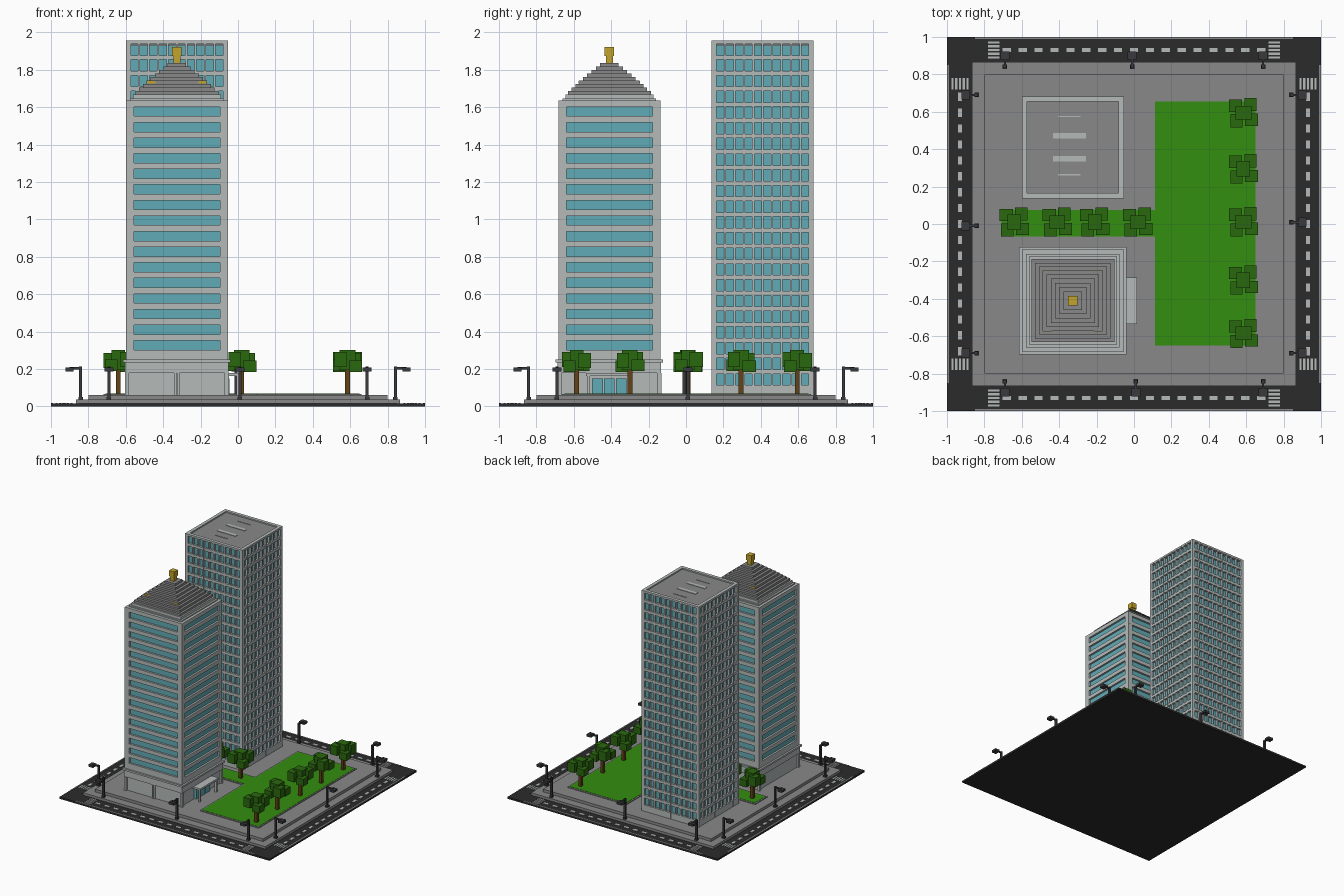
import bpy, bmesh, math
from mathutils import Matrix, Vector

cube = bpy.data.objects.get("Cube")
if cube:
    bpy.data.objects.remove(cube, do_unlink=True)


def material(name, r, g, b):
    """Flat material from 0-255 display colour, stored as linear."""
    lin = [((c / 255 + 0.055) / 1.055) ** 2.4 for c in (r, g, b)] + [1]
    m = bpy.data.materials.new(name)
    m.use_nodes = True
    m.diffuse_color = lin
    bsdf = next(n for n in m.node_tree.nodes if n.type == 'BSDF_PRINCIPLED')
    bsdf.inputs["Base Color"].default_value = lin
    return m


CONCRETE = material("light concrete", 181, 187, 186)
STONE = material("grey paving", 137, 137, 137)
ASPHALT = material("asphalt", 43, 43, 43)
GLASS = material("teal glass", 97, 171, 182)
GRASS = material("grass green", 51, 142, 16)
LEAF = material("leaf green", 42, 104, 14)
BARK = material("brown bark", 98, 66, 22)
METAL = material("dark metal", 58, 58, 62)
GOLD = material("gold", 196, 164, 44)


def build(name, mat, boxes, at=(0, 0, 0), turn=0.0):
    """One object from boxes given as (x0, x1, y0, y1, z0, z1)."""
    bm = bmesh.new()
    for x0, x1, y0, y1, z0, z1 in boxes:
        mid = Vector((x0 + x1, y0 + y1, z0 + z1)) / 2
        size = Matrix.Diagonal((x1 - x0, y1 - y0, z1 - z0, 1))
        bmesh.ops.create_cube(bm, size=1, matrix=Matrix.Translation(mid) @ size)
    bm.transform(Matrix.Rotation(turn, 4, 'Z'))
    mesh = bpy.data.meshes.new(name)
    bm.to_mesh(mesh)
    bm.free()
    mesh.materials.append(mat)
    obj = bpy.data.objects.new(name, mesh)
    obj.location = at
    bpy.context.collection.objects.link(obj)
    return obj


def sq(h, z0, z1):
    return (-h, h, -h, h, z0, z1)


def corners(h, w, z0, z1):
    """Four square piers inside a square of half size h."""
    return [(min(sx * h, sx * (h - w)), max(sx * h, sx * (h - w)),
             min(sy * h, sy * (h - w)), max(sy * h, sy * (h - w)), z0, z1)
            for sx in (-1, 1) for sy in (-1, 1)]


# Ground: road, pavement, raised plaza
build("road", ASPHALT, [sq(1.0, 0, 0.015)])
build("pavement", STONE, [sq(0.867, 0.015, 0.036)])
build("plaza", STONE, [sq(0.80, 0.036, 0.06)])

# Road markings, the same on all four sides
dashes = [(x - 0.022, x + 0.022, 0.919, 0.941, 0.015, 0.018)
          for x in [(i - 8) * 0.085 for i in range(17)]]
stripes = [(s * 0.75 - 0.03, s * 0.75 + 0.03, y - 0.006, y + 0.006, 0.015, 0.018)
           for s in (-1, 1) for y in (0.89, 0.91, 0.93, 0.95, 0.97)]
for k, side in enumerate(("back", "left", "front", "right")):
    turn = -k * math.pi / 2
    build(side + "_lane_dashes", CONCRETE, dashes, turn=turn)
    build(side + "_crosswalks", CONCRETE, stripes, turn=turn)
    build(side + "_outer_kerb", STONE, [(-0.85, 0.85, 0.988, 1.0, 0.015, 0.018)], turn=turn)
    # Street lamps reaching over the road
    for x in (-0.69, -0.01, 0.69):
        build(side + "_street_lamp", METAL, [
            (x - 0.008, x + 0.008, 0.834, 0.85, 0.036, 0.212),
            (x - 0.006, x + 0.006, 0.85, 0.90, 0.198, 0.21),
            (x - 0.024, x + 0.024, 0.88, 0.922, 0.187, 0.207),
            (x - 0.012, x + 0.012, 0.83, 0.854, 0.036, 0.05)], turn=turn)

# Garden beds
build("garden_kerb", STONE, [(0.10, 0.66, -0.662, 0.668, 0.06, 0.066),
                             (-0.72, 0.10, -0.08, 0.088, 0.06, 0.066)])
build("lawn", GRASS, [(0.112, 0.65, -0.65, 0.656, 0.06, 0.068),
                      (-0.708, 0.112, -0.068, 0.076, 0.06, 0.068)])

# Trees: block crowns in a pinwheel
spots = [(0.585, y) for y in (0.595, 0.295, 0.012, -0.30, -0.585)]
spots += [(x, 0.01) for x in (-0.64, -0.41, -0.21, 0.02)]
crown = [(-0.042, 0.042, -0.036, 0.036, 0.195, 0.30),
         (-0.078, -0.008, 0.005, 0.070, 0.19, 0.25),
         (0.005, 0.070, 0.008, 0.078, 0.205, 0.285),
         (0.008, 0.078, -0.070, -0.005, 0.185, 0.245),
         (-0.070, -0.005, -0.078, -0.008, 0.21, 0.29)]
for i, (x, y) in enumerate(spots):
    build("tree_trunk", BARK, [sq(0.013, 0.06, 0.2)], (x, y, 0))
    build("tree_crown", LEAF, crown, (x, y, 0), i * math.pi / 2)

# Tower with window bands
A = (-0.327, -0.41, 0)
H = 0.273
build("band_tower_glass", GLASS, [sq(H - 0.016, 0.25, 1.62)], A)
frame, low = [], 0.25
for i in range(16):
    z = 0.302 + i * 0.0833
    frame.append(sq(H, low, z))
    frame += corners(H, 0.043, z, z + 0.05)
    low = z + 0.05
frame.append(sq(H, low, 1.635))
build("band_tower_frame", CONCRETE, frame, A)
build("band_tower_base", CONCRETE, [sq(0.262, 0.06, 0.178), sq(0.276, 0.178, 0.235),
                                    sq(0.288, 0.235, 0.25)], A)
piers = corners(0.278, 0.022, 0.06, 0.178)
for t in (-0.008, 0.008):
    piers += [(t - 0.006, t + 0.006, -0.274, 0.274, 0.06, 0.178)]
build("base_piers", CONCRETE, piers, A)

# Entrance on the left side
build("entrance_canopy", CONCRETE, [(0.26, 0.342, -0.125, 0.125, 0.162, 0.178)], A)
build("entrance_posts", CONCRETE, [(0.32, 0.336, y - 0.008, y + 0.008, 0.06, 0.162)
                                   for y in (-0.112, 0.112)], A)
build("entrance_doors", GLASS, [(0.26, 0.282, y - 0.029, y + 0.029, 0.062, 0.15)
                                for y in (-0.064, 0, 0.064)], A)

# Stepped roof with gold trim and finial
build("roof_base", CONCRETE, [sq(0.25, 1.635, 1.645), sq(0.235, 1.645, 1.668)], A)
tiers, z = [], 1.668
for h in (0.222, 0.202, 0.182, 0.162, 0.141, 0.118, 0.095, 0.072, 0.05):
    tiers.append(sq(h, z, z + 0.0185))
    z += 0.0185
build("stepped_roof", STONE, tiers, A)
trim = [(s * 0.137 - 0.022, s * 0.137 + 0.022, -0.164, -0.16, 1.727, 1.739) for s in (-1, 1)]
for k in range(2):
    build("roof_gold_trim", GOLD, trim, A, k * math.pi)
build("roof_finial", GOLD, [sq(0.019, 1.83, 1.872), sq(0.025, 1.872, 1.92)], A)

# Tower with a window grid
B = (-0.327, 0.41, 0)
build("grid_tower_glass", GLASS, [sq(H - 0.018, 0.06, 1.93)], B)
slabs, low = [], 0.06
for i in range(22):
    z = 0.113 + i * 0.084
    slabs.append(sq(H - 0.001, low, z))
    low = z + 0.061
slabs.append(sq(H - 0.001, low, 1.94))
build("grid_tower_slabs", CONCRETE, slabs, B)
mullions = corners(H, 0.027, 0.06, 1.94)
for i in range(9):
    c = (i - 4) * 0.0503
    mullions += [(c - 0.0055, c + 0.0055, -H, H, 0.06, 1.94),
                 (-H, H, c - 0.0055, c + 0.0055, 0.06, 1.94)]
build("grid_tower_mullions", CONCRETE, mullions, B)
build("grid_tower_roof", STONE, [sq(0.25, 1.935, 1.944)], B)
parapet = [(-H, H, H - 0.028, H, 1.94, 1.955), (-H, H, -H, -H + 0.028, 1.94, 1.955),
           (-H, -H + 0.028, -H + 0.028, H - 0.028, 1.94, 1.955),
           (H - 0.028, H, -H + 0.028, H - 0.028, 1.94, 1.955)]
build("grid_tower_parapet", CONCRETE, parapet, B)

# Landing pad bars
pad = [(-0.105, 0.07, y - 0.015, y + 0.015, 1.944, 1.948) for y in (-0.062, 0.062)]
pad += [(-0.08, 0.04, y - 0.003, y + 0.003, 1.944, 1.948) for y in (-0.147, 0.165)]
build("landing_pad_bars", CONCRETE, pad, B)
